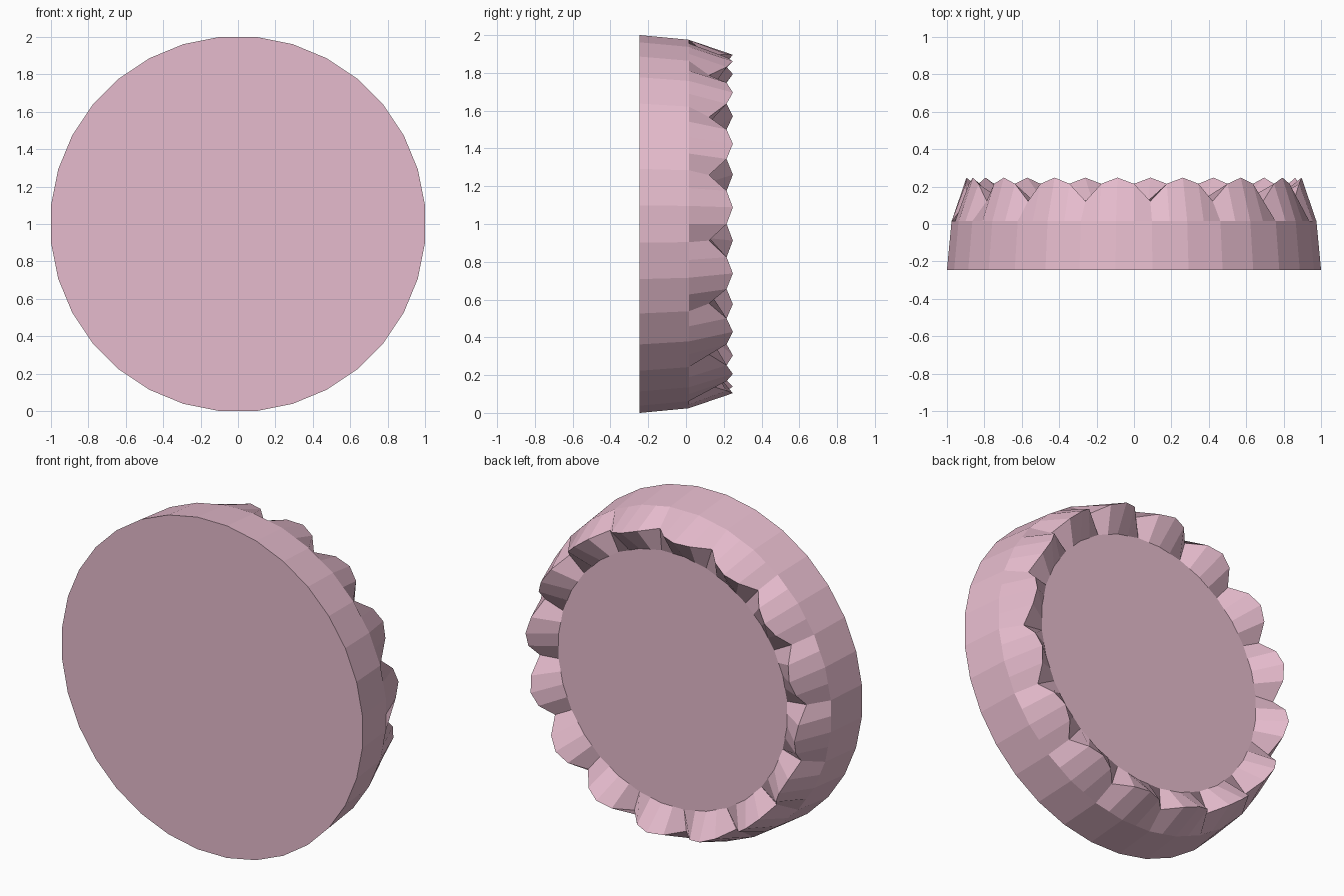
import bpy, bmesh, math

if "Cube" in bpy.data.objects:
    bpy.data.objects.remove(bpy.data.objects["Cube"])

TEETH = 16
SEG = TEETH * 4
STEP = 2 * math.pi / SEG
CHORD = math.cos(STEP)          # keeps the body walls as 32 flat panels


def ring(bm, profile):
    """Closed ring; profile = (radius, y) for tooth tip, shoulder, notch, shoulder."""
    verts = []
    for i in range(SEG):
        r, y = profile[i % 4]
        a = (i + 1) * STEP
        verts.append(bm.verts.new((r * math.cos(a), y, 1 + r * math.sin(a))))
    return verts


def even(r, y):
    return [(r, y), (r * CHORD, y)] * 2


bm = bmesh.new()
# front face edge, mid bend, fluted crown rim, recessed back disc
rings = [ring(bm, p) for p in (
    even(1.005, -0.245),
    even(0.98, 0.015),
    [(0.90, 0.248), (0.90, 0.215), (0.893, 0.122), (0.90, 0.215)],
    even(0.765, 0.125),
)]
for lo, hi in zip(rings, rings[1:]):
    for i in range(SEG):
        j = (i + 1) % SEG
        bm.faces.new((lo[i], lo[j], hi[j], hi[i]))
bm.faces.new(rings[0])
bm.faces.new(rings[-1])
bmesh.ops.recalc_face_normals(bm, faces=bm.faces)

mesh = bpy.data.meshes.new("bottle_cap")
bm.to_mesh(mesh)
bm.free()
cap = bpy.data.objects.new("bottle_cap", mesh)
bpy.context.collection.objects.link(cap)

# pink paint
mat = bpy.data.materials.new("pink")
mat.diffuse_color = (0.79, 0.50, 0.61, 1)
mat.use_nodes = True
mat.node_tree.nodes["Principled BSDF"].inputs["Base Color"].default_value = mat.diffuse_color
mesh.materials.append(mat)
